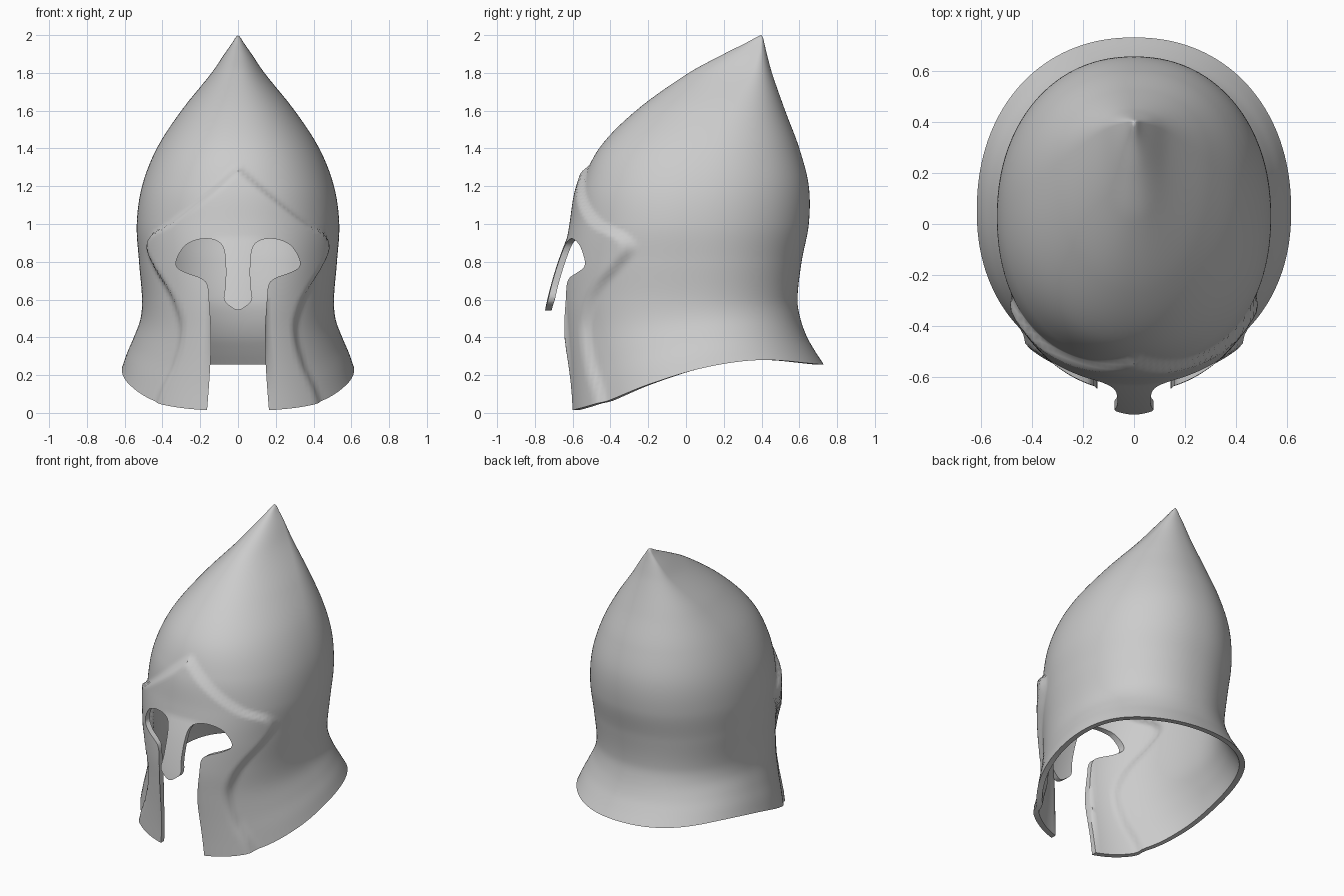
import bpy, bmesh
from math import sin, cos, pi, copysign

cube = bpy.data.objects.get("Cube")
if cube:
    bpy.data.objects.remove(cube, do_unlink=True)

SEGMENTS, ROWS, THICKNESS = 144, 104, 0.035


def smooth(t):
    t = min(1.0, max(0.0, t))
    return t * t * (3 - 2 * t)


def sample(keys, v):
    """Smooth curve through keys of (position, value...), returns the values."""
    v = min(max(v, keys[0][0]), keys[-1][0])
    i = next(j for j in range(len(keys) - 1) if v <= keys[j + 1][0])
    a, b = keys[i], keys[i + 1]
    p, n = keys[max(i - 1, 0)], keys[min(i + 2, len(keys) - 1)]
    h = b[0] - a[0]
    t = (v - a[0]) / h
    out = []
    for k in range(1, len(a)):
        m0 = (b[k] - p[k]) / (b[0] - p[0]) * h
        m1 = (n[k] - a[k]) / (n[0] - a[0]) * h
        out.append((2*t**3 - 3*t*t + 1) * a[k] + (t**3 - 2*t*t + t) * m0
                   + (3*t*t - 2*t**3) * b[k] + (t**3 - t*t) * m1)
    return out


# Shell sections: height, half width, front y, back y, y of the widest point
SECTIONS = [
    (0.25, .615, -.585, .73, .05), (0.32, .59, -.59, .685, .05),
    (0.4, .555, -.60, .64, .05), (0.5, .517, -.615, .605, .04),
    (0.6, .508, -.625, .59, .03), (0.8, .524, -.615, .612, .03),
    (1.0, .536, -.585, .65, .03), (1.2, .508, -.55, .65, .06),
    (1.4, .43, -.46, .60, .12), (1.6, .30, -.265, .525, .23),
    (1.8, .14, .015, .455, .35), (1.9, .072, .20, .428, .385),
    (1.96, .03, .32, .414, .395), (1.99, .011, .375, .406, .398),
    (2.0, 0, .398, .398, .398)]
# Height of the lower rim along y
RIM = [(-.62, 0), (-.45, .05), (-.2, .15), (.1, .24), (.4, .28), (.73, .255)]
# Raised brow and cheek border: height, angle from the front
BORDER = [(0, .8), (.12, .75), (.26, .66), (.45, .63), (.58, .72), (.68, .85),
          (.77, 1.0), (.87, 1.12), (.94, 1.02), (1.0, .74), (1.13, .39), (1.32, 0)]


def ring_point(s, a, grow=0.0):
    w, front, back, mid = sample(SECTIONS, s)
    sx, cy = sin(a), cos(a)
    px = copysign(abs(sx) ** 0.93, sx)
    py = copysign(abs(cy) ** 0.93, cy)
    depth = mid - front if cy > 0 else back - mid
    return px * (w + grow), mid - py * (depth + grow)


def shell_point(s, a, inner):
    """Point on the helmet wall; a is the angle measured from the front."""
    z = s
    if s < 0.6:
        rim = sample(RIM, ring_point(0.25, a)[1])[0]
        z = 0.6 + (rim - 0.6) * (0.6 - s) / 0.35
    turn = min(a, 2 * pi - a)
    grow = 0.0
    if z < 1.32:
        grow = 0.032 * smooth((sample(BORDER, z)[0] - turn) / 0.11)
    if inner:
        grow -= min(THICKNESS, 0.5 * sample(SECTIONS, s)[0])
    x, y = ring_point(s, a, grow)
    # nose guard leans forward
    if cos(a) > 0:
        y -= smooth((0.155 - abs(x)) / 0.07) * min(max(0, 0.93 - z), 0.45) * 0.235
    if inner:
        z -= 0.045 * smooth((s - 1.5) / 0.4)
    return x, y, z


def make_object(name, bm):
    bmesh.ops.recalc_face_normals(bm, faces=bm.faces)
    mesh = bpy.data.meshes.new(name)
    bm.to_mesh(mesh)
    bm.free()
    obj = bpy.data.objects.new(name, mesh)
    bpy.context.collection.objects.link(obj)
    return obj


def build_shell():
    bm = bmesh.new()
    heights = [0.25 + 1.75 * (1 - (1 - i / ROWS) ** 1.15) for i in range(ROWS)]

    def skin(inner):
        rings = [[bm.verts.new(shell_point(s, 2 * pi * k / SEGMENTS, inner))
                  for k in range(SEGMENTS)] for s in heights]
        for low, high in zip(rings, rings[1:]):
            bridge(low, high)
        tip = bm.verts.new(shell_point(2.0, 0, inner))
        for k in range(SEGMENTS):
            bm.faces.new((rings[-1][k - 1], rings[-1][k], tip))
        return rings[0]

    def bridge(low, high):
        for k in range(SEGMENTS):
            bm.faces.new((low[k - 1], low[k], high[k], high[k - 1]))

    bridge(skin(False), skin(True))
    return make_object("helmet_shell", bm)


# Face opening, half outline from nose tip round the eye and down the cheek
OPENING = [(0, .543), (.03, .556), (.074, .60), (.066, .68), (.066, .80), (.08, .88),
           (.125, .916), (.2, .92), (.275, .89), (.32, .825), (.325, .775),
           (.28, .745), (.2, .715), (.163, .68), (.153, .60), (.142, .40),
           (.15, .2), (.165, 0), (.172, -.1)]


def build_opening():
    keys = [(i, *p) for i, p in enumerate(OPENING)]
    steps = 5 * (len(OPENING) - 1)
    half = [sample(keys, i / 5) for i in range(steps + 1)]
    outline = half + [(-x, z) for x, z in reversed(half[1:])]
    bm = bmesh.new()
    face = bm.faces.new([bm.verts.new((x, -1, z)) for x, z in outline])
    grown = bmesh.ops.extrude_face_region(bm, geom=[face])["geom"]
    moved = [g for g in grown if isinstance(g, bmesh.types.BMVert)]
    bmesh.ops.translate(bm, verts=moved, vec=(0, 0.8, 0))
    return make_object("opening_cutter", bm)


shell = build_shell()
cutter = build_opening()
cutter.hide_render = True

# Cut the face opening
cut = shell.modifiers.new("face_opening", "BOOLEAN")
cut.operation, cut.solver, cut.object = "DIFFERENCE", "EXACT", cutter
bpy.ops.object.select_all(action="DESELECT")
bpy.context.view_layer.objects.active = shell
shell.select_set(True)
bpy.ops.object.modifier_apply(modifier=cut.name)
bpy.data.objects.remove(cutter, do_unlink=True)

# Plain grey metal
grey = bpy.data.materials.new("plain_grey")
grey.use_nodes = True
colour = (0.6, 0.6, 0.6, 1)
grey.diffuse_color = colour
grey.node_tree.nodes["Principled BSDF"].inputs["Base Color"].default_value = colour
shell.data.materials.clear()
shell.data.materials.append(grey)
bpy.ops.object.shade_smooth_by_angle(angle=0.7)
